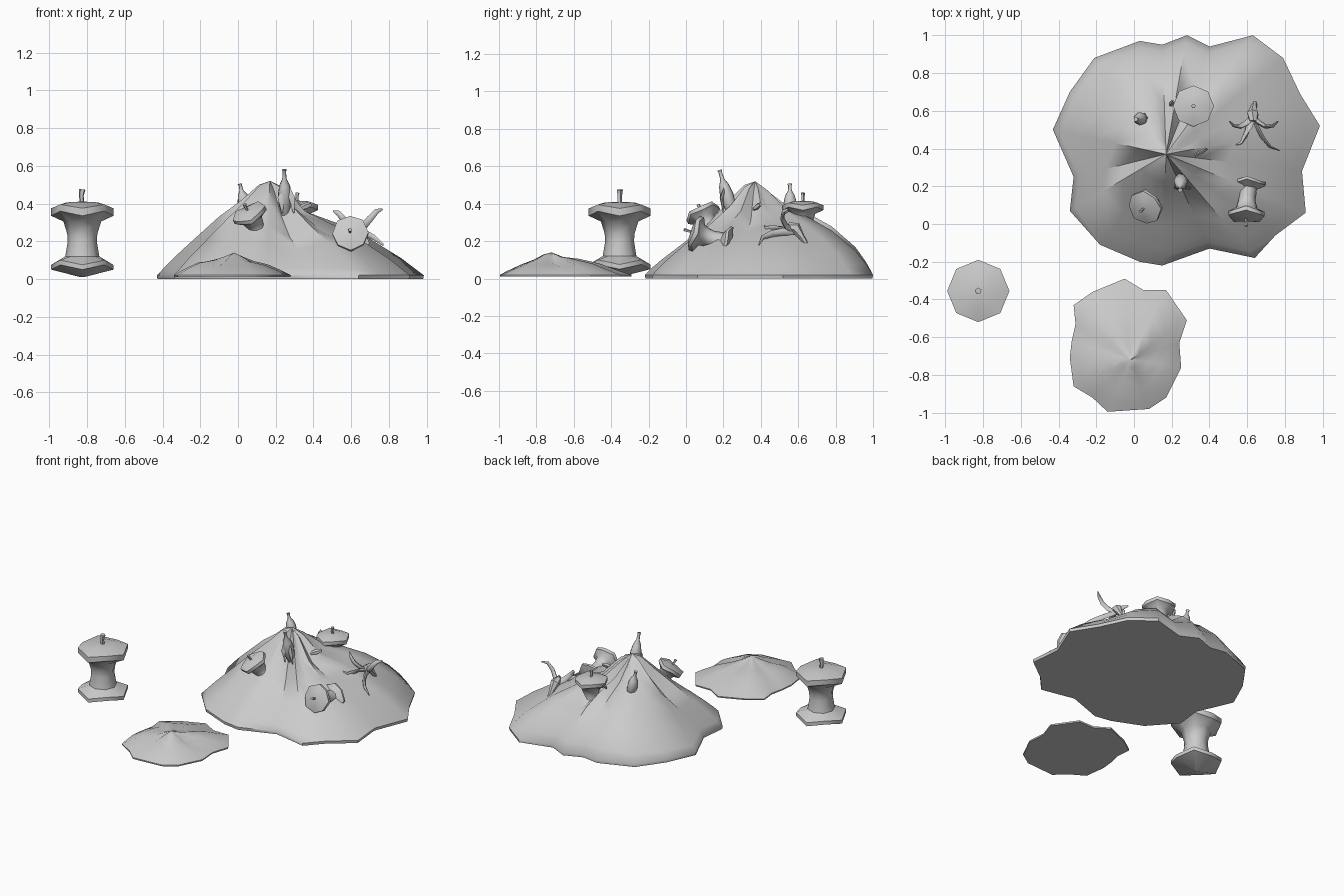
import bpy, bmesh, math
from mathutils import Vector

cube = bpy.data.objects.get("Cube")
if cube:
    bpy.data.objects.remove(cube)

grey = bpy.data.materials.new("plain grey")
grey.use_nodes = True
grey.diffuse_color = (0.6, 0.6, 0.6, 1)
grey.node_tree.nodes["Principled BSDF"].inputs["Base Color"].default_value = (0.6, 0.6, 0.6, 1)


def finish(bm, name, angle):
    """Turn a bmesh into a shaded object."""
    bmesh.ops.recalc_face_normals(bm, faces=bm.faces)
    mesh = bpy.data.meshes.new(name)
    bm.to_mesh(mesh)
    bm.free()
    mesh.materials.append(grey)
    ob = bpy.data.objects.new(name, mesh)
    bpy.context.collection.objects.link(ob)
    bpy.ops.object.select_all(action='DESELECT')
    ob.select_set(True)
    bpy.context.view_layer.objects.active = ob
    bpy.ops.object.shade_smooth_by_angle(angle=math.radians(angle))
    return ob


def skin(bm, rings):
    """Join rings of points with quads and cap both ends."""
    loops = [[bm.verts.new(p) for p in ring] for ring in rings]
    n = len(loops[0])
    for a, b in zip(loops, loops[1:]):
        for i in range(n):
            j = (i + 1) % n
            bm.faces.new((a[i], a[j], b[j], b[i]))
    bm.faces.new(loops[0])
    bm.faces.new(loops[-1])


def tube(bm, path, widths, sides=6, flat=1.0):
    """Sweep a tapered ring along a path."""
    pts = [Vector(p) for p in path]
    rings = []
    for i, p in enumerate(pts):
        d = (pts[min(i + 1, len(pts) - 1)] - pts[max(i - 1, 0)]).normalized()
        u = d.cross(Vector((0.3, 1, 0.1))).normalized()
        v = d.cross(u)
        angles = [math.tau * k / sides for k in range(sides)]
        rings.append([p + widths[i] * (u * math.cos(a) + v * flat * math.sin(a)) for a in angles])
    skin(bm, rings)


def mound(name, outline, peak, steps, heights, base):
    """Heap blending four slope profiles, with gullies where the rim bends inward."""
    bm = bmesh.new()
    top = Vector(peak)
    spokes = [Vector(p) - top for p in outline]
    n = len(spokes)
    gully = [min(1, 2 * d.length / (spokes[i - 1].length + spokes[(i + 1) % n].length))
             for i, d in enumerate(spokes)]
    rings = [[(*(top + d * .995), base) for d in spokes]]
    for k in range(len(steps) - 1, 0, -1):
        ring = []
        for d, dent in zip(spokes, gully):
            c, s = d.normalized()
            z = c * c * heights[0 if c > 0 else 2][k] + s * s * heights[1 if s > 0 else 3][k]
            z *= 1 - 1.3 * (1 - dent) * math.sin(math.pi * steps[k])
            ring.append((*(top + d * steps[k]), z))
        rings.append(ring)
    skin(bm, rings)
    bm.faces.ensure_lookup_table()
    bmesh.ops.poke(bm, faces=[bm.faces[-1]])
    bm.verts.ensure_lookup_table()
    bm.verts[-1].co = (*peak, heights[0][0])
    return finish(bm, name, 50)


# Big heap
mound("large_heap",
      [(-.43, .5), (-.34, .7), (-.21, .88), (.03, .97), (.15, .95), (.28, 1), (.4, .94),
       (.63, 1), (.79, .88), (.88, .69), (.985, .52), (.89, .28), (.91, .06), (.75, -.06),
       (.64, -.18), (.4, -.13), (.15, -.22), (.03, -.2), (-.18, -.11), (-.34, .07), (-.32, .25)],
      (.17, .37), [0, .1, .25, .45, .65, .85, .94, 1],
      [[.52, .48, .35, .29, .21, .11, .055, .02], [.52, .47, .4, .35, .28, .17, .09, .02],
       [.52, .5, .42, .33, .22, .11, .055, .02], [.52, .5, .41, .28, .19, .1, .055, .02]], 0)

# Low heap in front
mound("small_heap",
      [(-.05, -.29), (.05, -.35), (.17, -.35), (.28, -.51), (.24, -.63), (.25, -.76), (.17, -.92),
       (.08, -.98), (-.14, -.995), (-.22, -.92), (-.32, -.86), (-.34, -.71), (-.33, -.62),
       (-.31, -.53), (-.32, -.43), (-.22, -.36)],
      (-.02, -.72), [0, .15, .35, .6, .85, 1],
      [[.14, .12, .09, .075, .045, .02], [.14, .115, .105, .08, .04, .02],
       [.14, .12, .1, .09, .05, .02], [.14, .13, .1, .07, .04, .02]], .01)


# Fruit cores: eight-sided, with rims that dip on every other corner
def core(name, head, direction, size):
    bm = bmesh.new()
    profile = [(.01, .01, 0), (.165, .05, .025), (.165, .075, .025), (.09, .12, 0), (.077, .2, 0),
               (.08, .24, 0), (.1, .305, 0), (.165, .335, .025), (.165, .375, .02),
               (.085, .405, .003), (.01, .41, 0)]
    skin(bm, [[(r * math.cos(math.tau * k / 8), r * math.sin(math.tau * k / 8), z + k % 2 * lift)
               for k in range(8)] for r, z, lift in profile])
    tube(bm, [(0, 0, .39), (-.005, 0, .44), (0, 0, .475)], [.012, .013, .018], 5)
    ob = finish(bm, name, 48)
    d = Vector(direction).normalized()
    ob.rotation_mode = 'QUATERNION'
    ob.rotation_quaternion = Vector((0, 0, 1)).rotation_difference(d)
    ob.scale = (size,) * 3
    ob.location = Vector(head) - d * .41 * size


core("standing_core", (-.825, -.355, .41), (0, 0, 1), 1)
core("buried_core", (.315, .625, .415), (0, 0, 1), .66)
core("tilted_core", (.05, .08, .365), (-.4, -.4, .8), .57)
core("lying_core", (.595, .025, .25), (-.03, -.9, .3), .58)


# Peels still closed, like slim pods
def pod(name, foot, tip, girth):
    bm = bmesh.new()
    a, b = Vector(foot), Vector(tip)
    tube(bm, [a.lerp(b, t) for t in (0, .2, .45, .65, .8, .95, 1)],
         [girth * w for w in (.5, .9, 1, .75, .3, .25, .35)], 7)
    return finish(bm, name, 52)


pod("front_pod", (.25, .25, .34), (.245, .18, .58), .038)
pod("rear_pod", (.05, .56, .33), (.01, .555, .505), .036)

# Loose flaps on the front pod
bm = bmesh.new()
for x in (.225, .285):
    tube(bm, [(.25, .215, .5), (x, .19, .43), (x + .01, .2, .35)], [.015, .018, .004], 5, .5)
finish(bm, "front_pod_flaps", 52)

# Opened peel with four curling strips
bm = bmesh.new()
tube(bm, [(.64, .65, .17), (.635, .62, .22), (.63, .585, .27), (.63, .545, .28)],
     [.012, .016, .032, .022], 6)
for strip in ([(.63, .57, .26), (.595, .535, .28), (.56, .515, .315), (.53, .52, .35), (.505, .545, .36)],
              [(.63, .57, .26), (.665, .535, .28), (.7, .515, .32), (.735, .52, .36), (.765, .545, .37)],
              [(.63, .58, .25), (.61, .52, .27), (.59, .47, .27), (.565, .43, .265), (.54, .42, .28)],
              [(.63, .58, .25), (.65, .52, .25), (.68, .46, .24), (.72, .41, .22), (.77, .39, .18)]):
    tube(bm, strip, [.018, .02, .018, .014, .005], 6, .6)
finish(bm, "open_peel", 52)

# Small scraps on the slope
for name, spot, along, width in (("upper_scrap", (.355, .38, .385), (.05, .03, .02), .018),
                                 ("lower_scrap", (.375, .16, .27), (0, -.02, .03), .014),
                                 ("rear_scrap", (.2, .64, .38), (.01, .02, .03), .014)):
    bm = bmesh.new()
    p, d = Vector(spot), Vector(along)
    tube(bm, [p - d * .6, p, p + d * .6], [width * .6, width, width * .7], 5, .6)
    finish(bm, name, 30)
